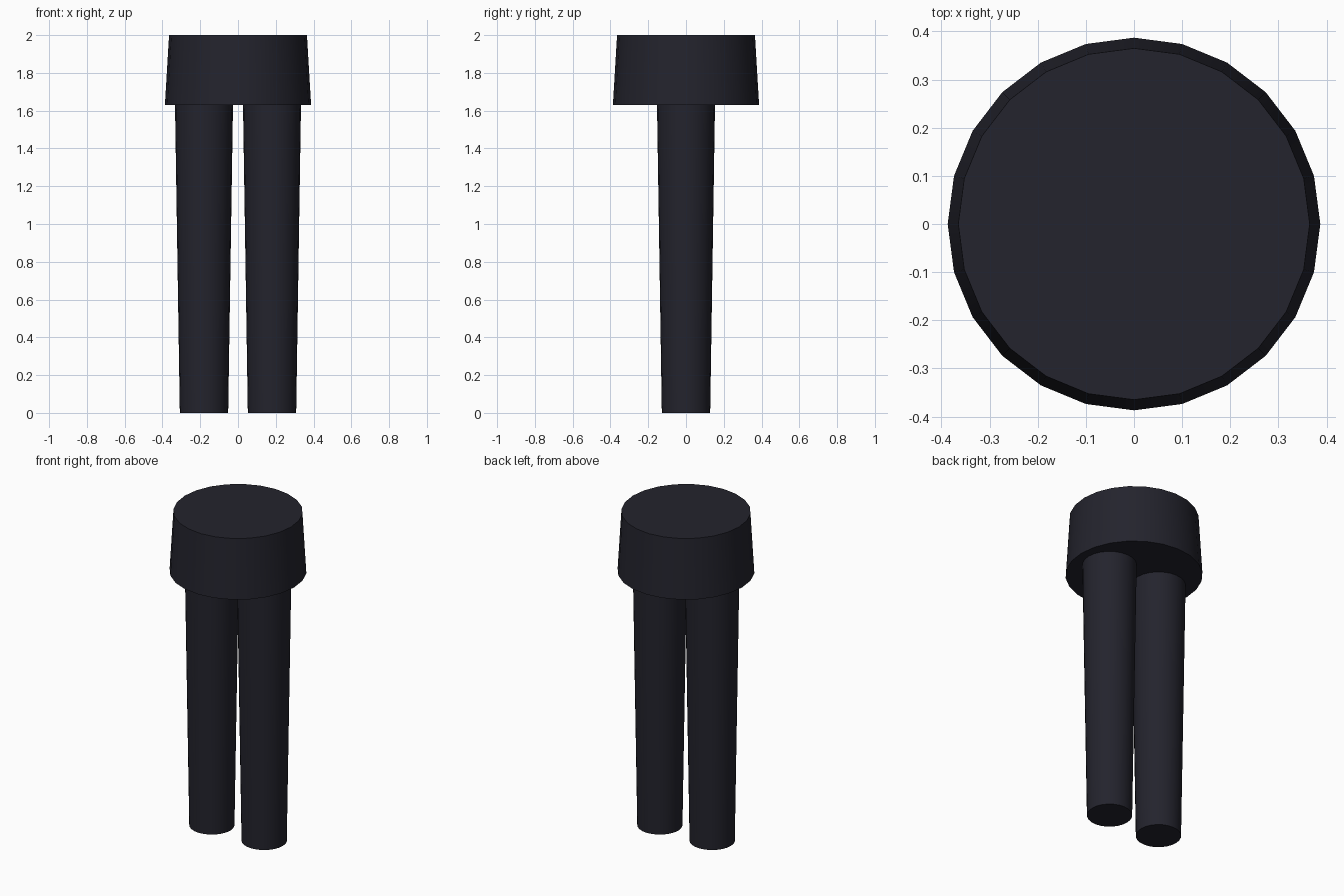
import bpy
import math

cube = bpy.data.objects.get("Cube")
if cube:
    bpy.data.objects.remove(cube, do_unlink=True)

# Dark navy cloth
cloth = bpy.data.materials.new("dark_navy_cloth")
cloth.use_nodes = True
colour = (0.017, 0.017, 0.026, 1)
cloth.diffuse_color = colour
bsdf = next(n for n in cloth.node_tree.nodes if n.type == 'BSDF_PRINCIPLED')
bsdf.inputs["Base Color"].default_value = colour
bsdf.inputs["Roughness"].default_value = 0.8


def tapered_tube(name, x, r_bottom, r_top, z_bottom, z_top):
    """Capped cone frustum with smooth sides and sharp rims."""
    bpy.ops.mesh.primitive_cone_add(
        vertices=24, radius1=r_bottom, radius2=r_top, depth=z_top - z_bottom,
        location=(x, 0, (z_bottom + z_top) / 2))
    part = bpy.context.object
    part.name = name
    part.data.materials.append(cloth)
    bpy.ops.object.shade_smooth_by_angle(angle=math.radians(30))
    return part


# Hips: wide band flaring slightly downwards
tapered_tube("hips", 0, 0.387, 0.365, 1.63, 2.0)

# Legs: widen upwards and run a little way into the hips
for side, x in (("left", 0.18), ("right", -0.18)):
    tapered_tube(side + "_leg", x, 0.128, 0.154, 0, 1.66)
